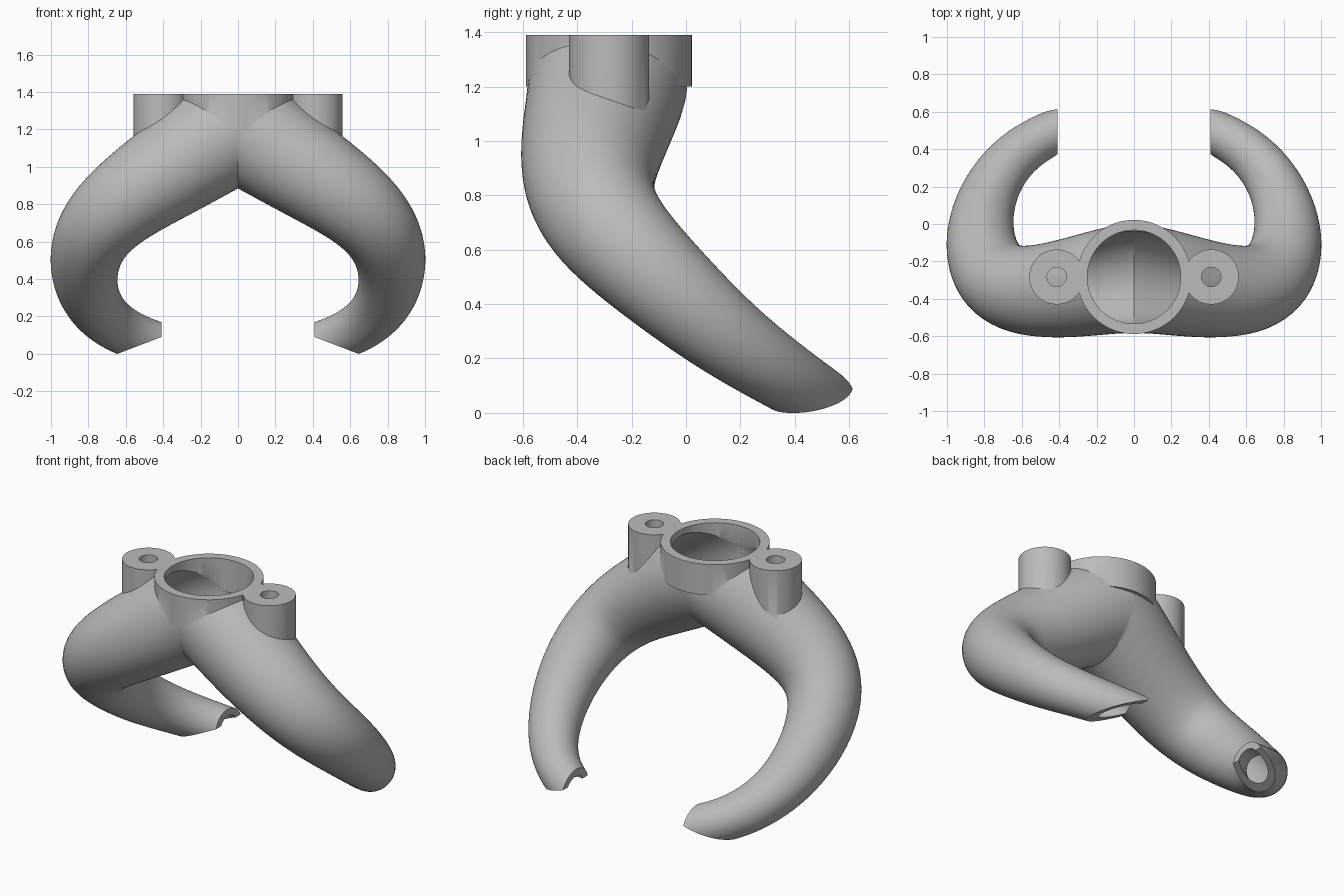
import bpy, bmesh, math
from mathutils import Vector

if "Cube" in bpy.data.objects:
    bpy.data.objects.remove(bpy.data.objects["Cube"], do_unlink=True)

TOP = 1.39
MID_Y = -0.283
WALL = 0.04

grey = bpy.data.materials.new("plain_grey")
grey.use_nodes = True
grey.diffuse_color = (0.5, 0.5, 0.5, 1)
grey.node_tree.nodes["Principled BSDF"].inputs["Base Color"].default_value = (0.5, 0.5, 0.5, 1)

# Centre line of the left arm: x, y, z, radius
PATH = [(-0.42, -0.275, 1.42, 0.30), (-0.2, -0.28, 1.31, 0.3), (0.0, -0.288, 1.21, 0.295),
        (0.13, -0.302, 1.14, 0.284), (0.35, -0.345, 0.99, 0.265), (0.675, -0.375, 0.785, 0.228),
        (0.805, -0.21, 0.595, 0.2), (0.827, -0.03, 0.43, 0.177), (0.79, 0.14, 0.285, 0.154),
        (0.7, 0.305, 0.172, 0.135), (0.565, 0.425, 0.095, 0.123), (0.41, 0.505, 0.045, 0.117),
        (0.22, 0.57, -0.005, 0.112)]


def spline(points, steps):
    """Curve through the points, relaxed so that it bends evenly."""
    pts = [Vector(p) for p in points]
    pts = [2 * pts[0] - pts[1]] + pts + [2 * pts[-1] - pts[-2]]
    out = []
    for a, b, c, d in zip(pts, pts[1:], pts[2:], pts[3:]):
        for i in range(steps):
            t = i / steps
            out.append(0.5 * (2 * b + (c - a) * t + (2 * a - 5 * b + 4 * c - d) * t ** 2
                              + (3 * b - a - 3 * c + d) * t ** 3))
    out.append(pts[-2])
    for _ in range(40):
        out = [out[0]] + [(a + 2 * b + c) / 4 for a, b, c in zip(out, out[1:], out[2:])] + [out[-1]]
    return out


def finish(bm, name):
    bm.normal_update()
    bmesh.ops.recalc_face_normals(bm, faces=bm.faces)
    mesh = bpy.data.meshes.new(name)
    bm.to_mesh(mesh)
    bm.free()
    mesh.materials.append(grey)
    obj = bpy.data.objects.new(name, mesh)
    bpy.context.collection.objects.link(obj)
    return obj


def slice_off(bm, point, normal):
    """Cut away what lies on the normal's side and cap the opening."""
    geom = bm.verts[:] + bm.edges[:] + bm.faces[:]
    cut = bmesh.ops.bisect_plane(bm, geom=geom, plane_co=point, plane_no=normal, clear_outer=True)
    edges = [e for e in cut["geom_cut"] if isinstance(e, bmesh.types.BMEdge)]
    if edges:
        bmesh.ops.edgeloop_fill(bm, edges=edges)


def arm(name, side, inset, planes, sides=64):
    """Tapered tube along the path, trimmed by planes; side -1 mirrors it."""
    bm = bmesh.new()
    line = spline(PATH, 8)
    up, rings = Vector((0, 1, 0)), []
    for i, p in enumerate(line):
        tangent = (line[min(i + 1, len(line) - 1)] - line[max(i - 1, 0)]).to_3d().normalized()
        up = (up - tangent * up.dot(tangent)).normalized()
        across = tangent.cross(up)
        ring = []
        for k in range(sides):
            a = math.tau * k / sides
            ring.append(bm.verts.new(p.to_3d() + (p.w - inset) * (up * math.cos(a) + across * math.sin(a))))
        rings.append(ring)
    for r, s in zip(rings, rings[1:]):
        for k in range(sides):
            n = (k + 1) % sides
            bm.faces.new((r[k], r[n], s[n], s[k]))
    bm.faces.new(rings[0])
    bm.faces.new(rings[-1])
    for point, normal in planes:
        slice_off(bm, point, normal)
    for v in bm.verts:
        v.co.x *= side
    return finish(bm, name)


def cylinder(name, x, radius, low, high, sides=96):
    bm = bmesh.new()
    bmesh.ops.create_cone(bm, cap_ends=True, segments=sides, radius1=radius, radius2=radius, depth=high - low)
    bmesh.ops.translate(bm, vec=(x, MID_Y, (low + high) / 2), verts=bm.verts)
    return finish(bm, name)


def block(name, size, centre):
    bm = bmesh.new()
    bmesh.ops.create_cube(bm, size=1)
    bmesh.ops.scale(bm, vec=size, verts=bm.verts)
    bmesh.ops.translate(bm, vec=centre, verts=bm.verts)
    return finish(bm, name)


def combine(target, other, operation):
    """Apply a boolean and discard the second solid."""
    mod = target.modifiers.new("combine", "BOOLEAN")
    mod.operation, mod.object, mod.solver = operation, other, "EXACT"
    bpy.context.view_layer.objects.active = target
    bpy.ops.object.modifier_apply(modifier=mod.name)
    bpy.data.objects.remove(other, do_unlink=True)


# Outer shell: two arms meeting on the middle plane, with sloping outlets
seam = ((-0.001, 0, 0), (-1, 0, 0))
outer_planes = [seam, ((0, 0, TOP - 0.002), (0, 0, 1)), ((0.645, 0, 0), (-0.09, 0, -0.235))]
duct = arm("forked_duct", 1, 0, outer_planes)
combine(duct, arm("right_arm", -1, 0, outer_planes), "UNION")

# Upright cut across both outlet tips
combine(duct, block("outlet_trim", (0.82, 0.8, 1), (0, 0.65, 0)), "DIFFERENCE")

# Round inlet collar
combine(duct, cylinder("inlet_collar", 0, 0.305, 1.2, TOP), "UNION")

# Bores through the arms and the collar
for side in (1, -1):
    combine(duct, arm("bore", side, WALL, [((-0.003, 0, 0), (-1, 0, 0))]), "DIFFERENCE")
combine(duct, cylinder("inlet_bore", 0, 0.25, 1.19, TOP + 0.1), "DIFFERENCE")

# Screw bosses standing on the arms
for side in (1, -1):
    boss = cylinder("screw_boss", side * 0.413, 0.147, 1.08, TOP, 64)
    combine(boss, cylinder("screw_hole", side * 0.413, 0.052, 1.0, TOP + 0.1, 32), "DIFFERENCE")
    # keep the boss out of the air passage
    combine(boss, arm("boss_trim", side, WALL * 0.6, [seam]), "DIFFERENCE")
    combine(duct, boss, "UNION")

bpy.ops.object.select_all(action="DESELECT")
duct.select_set(True)
bpy.context.view_layer.objects.active = duct
bpy.ops.object.shade_smooth_by_angle(angle=math.radians(30))
